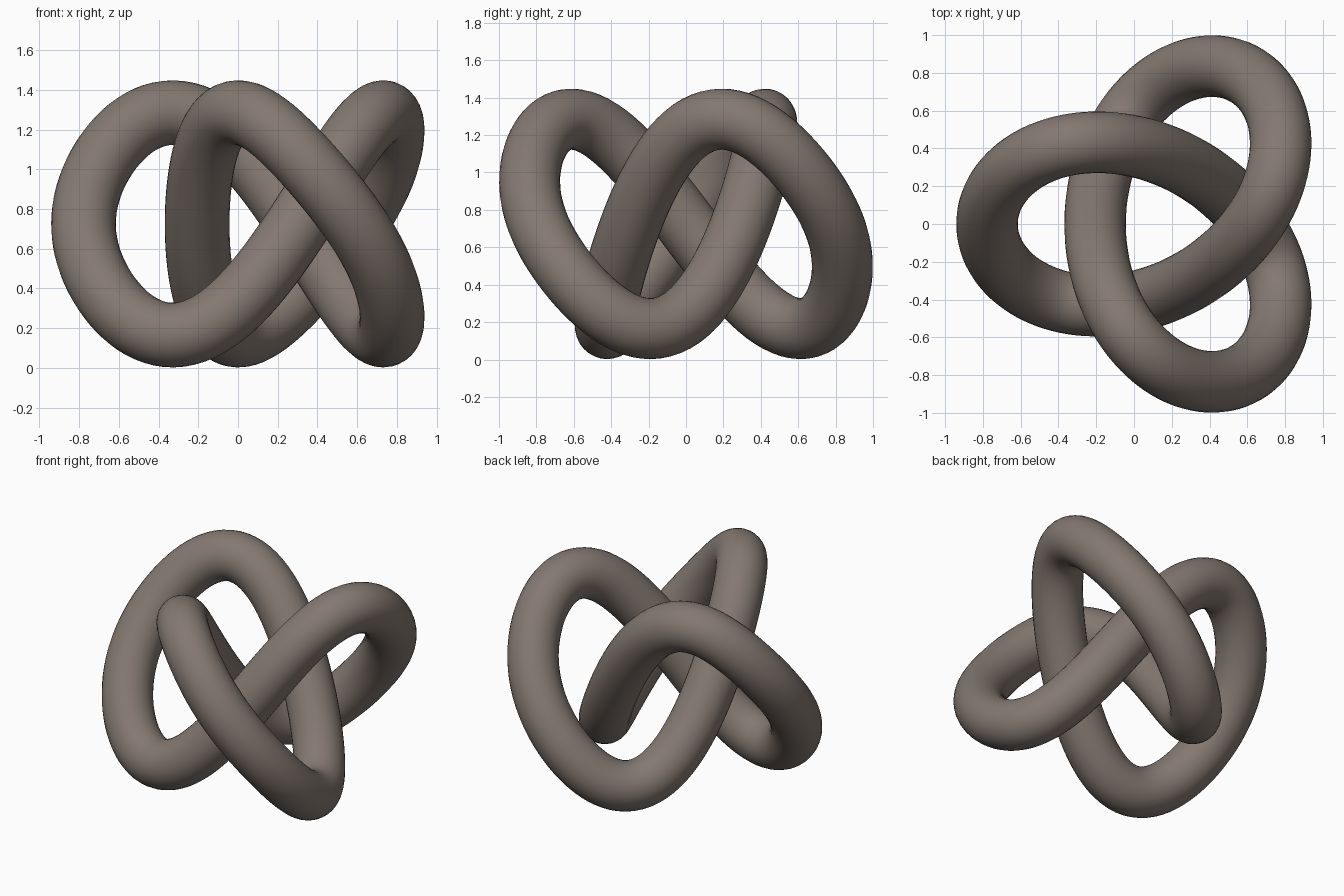
import bpy
from math import sin, cos, pi

if "Cube" in bpy.data.objects:
    bpy.data.objects.remove(bpy.data.objects["Cube"])

# Trefoil centreline: three lobes around an axis at x = SHIFT
OUTER, INNER = 0.626, 0.286
RISE, SHARPEN = 0.544, -0.068
TUBE, SHIFT, MID_Z = 0.163, 0.134, 0.725
STEPS = 240

def centreline(s):
    return (SHIFT - OUTER * cos(2 * s) - INNER * cos(s),
            OUTER * sin(2 * s) - INNER * sin(s),
            MID_Z + RISE * sin(3 * s) + SHARPEN * sin(6 * s))

curve = bpy.data.curves.new("knot_tube", "CURVE")
curve.dimensions = "3D"
curve.bevel_depth = TUBE
curve.bevel_resolution = 14
spline = curve.splines.new("POLY")
spline.points.add(STEPS - 1)
for i, point in enumerate(spline.points):
    point.co = (*centreline(2 * pi * i / STEPS), 1)
spline.use_cyclic_u = True

knot = bpy.data.objects.new("knot_tube", curve)
bpy.context.collection.objects.link(knot)

# Single warm grey colour
mat = bpy.data.materials.new("warm_grey")
mat.diffuse_color = (0.23, 0.19, 0.164, 1)
mat.use_nodes = True
mat.node_tree.nodes["Principled BSDF"].inputs["Base Color"].default_value = mat.diffuse_color
curve.materials.append(mat)

# Solid smooth mesh
bpy.context.view_layer.objects.active = knot
knot.select_set(True)
bpy.ops.object.convert(target="MESH")
bpy.ops.object.shade_smooth()
